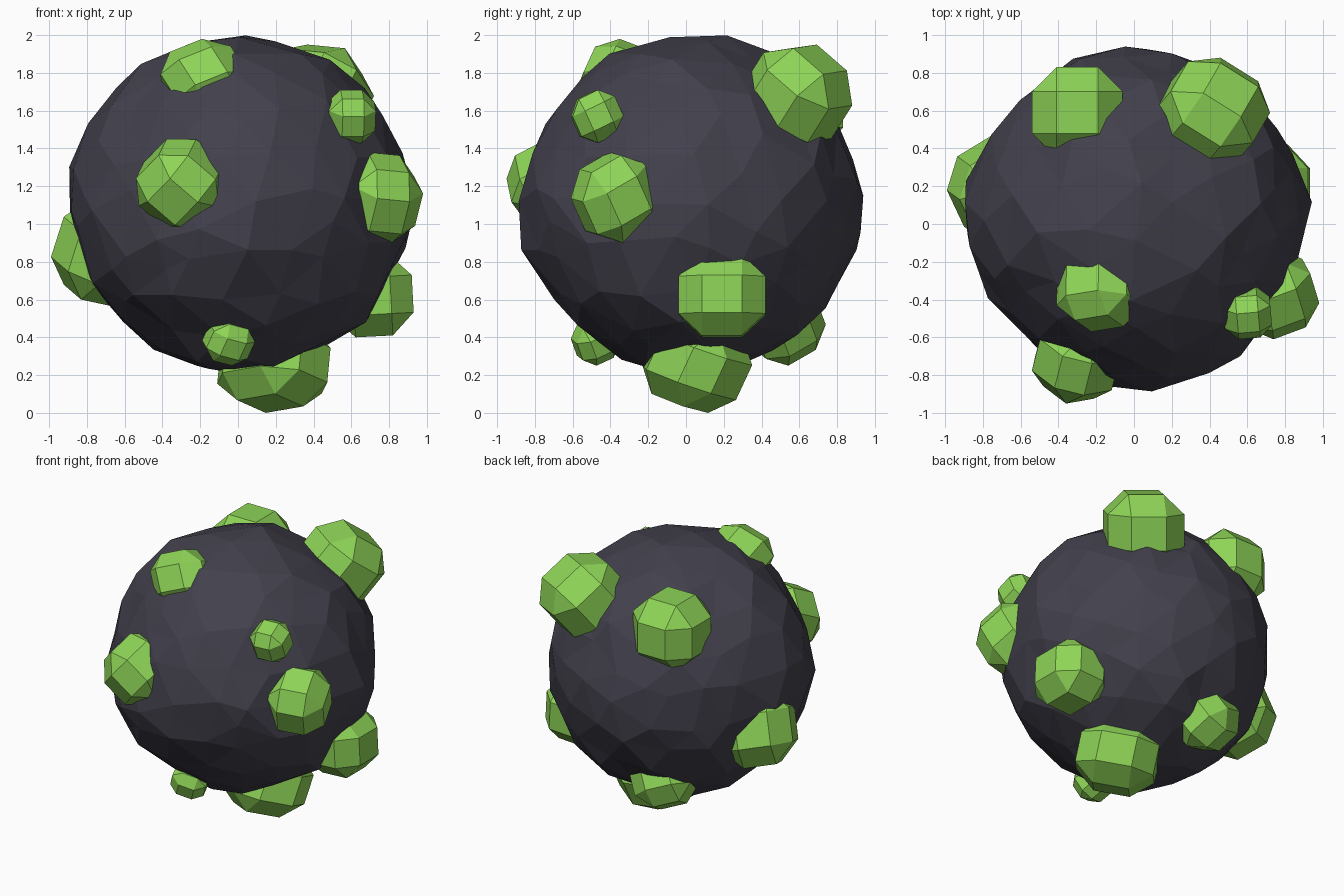
import bpy, bmesh, math, random
from mathutils import Vector, Euler

random.seed(4)
default = bpy.data.objects.get("Cube")
if default:
    bpy.data.objects.remove(default)


def material(name, color):
    mat = bpy.data.materials.new(name)
    mat.use_nodes = True
    mat.diffuse_color = (*color, 1)
    shader = mat.node_tree.nodes["Principled BSDF"]
    shader.inputs["Base Color"].default_value = (*color, 1)
    shader.inputs["Roughness"].default_value = 0.9
    return mat


def add_object(name, bm, mat):
    bmesh.ops.recalc_face_normals(bm, faces=bm.faces)
    mesh = bpy.data.meshes.new(name)
    bm.to_mesh(mesh)
    bm.free()
    mesh.materials.append(mat)
    obj = bpy.data.objects.new(name, mesh)
    bpy.context.collection.objects.link(obj)
    return obj


dark_rock = material("dark rock", (0.055, 0.052, 0.073))
green_crystal = material("green crystal", (0.27, 0.66, 0.095))

# Boulder: a rough low-poly ball with worn areas, chips and bumps
CENTER = Vector((0.01, 0.03, 1.1))
RADIUS = 0.885
# Position, reach and depth; negative depth makes a bump
SHAPING = [
    ((-0.55, -0.50, 1.45), 0.50, 0.035),
    ((-0.10, -0.55, 0.45), 0.32, 0.04),
    ((-0.55, -0.25, 0.45), 0.30, 0.03),
    ((0.80, -0.25, 1.18), 0.32, 0.03),
    ((0.38, 0.50, 1.75), 0.35, 0.03),
    ((0.30, -0.78, 0.72), 0.17, 0.03),
    ((0.28, 0.28, 1.95), 0.16, 0.03),
    ((0.15, 0.85, 1.50), 0.17, 0.03),
    ((0.17, -0.88, 0.93), 0.22, -0.04),
    ((0.00, 0.10, 2.00), 0.25, -0.02),
    ((0.93, 0.10, 1.05), 0.25, -0.03),
    ((-0.90, 0.20, 1.20), 0.25, -0.02),
    ((0.20, 0.94, 1.20), 0.30, -0.02),
]
bm = bmesh.new()
bmesh.ops.create_icosphere(bm, subdivisions=3, radius=RADIUS)
bmesh.ops.rotate(bm, verts=bm.verts, matrix=Euler((0.4, 0.7, 0.3)).to_matrix())
for v in bm.verts:
    normal = v.co.normalized()
    slide = Vector([random.uniform(-0.06, 0.06) for _ in range(3)])
    slide -= normal * slide.dot(normal)
    v.co = (v.co + slide).normalized() * RADIUS * random.uniform(0.99, 1.035)
    start = v.co.copy()
    for spot, reach, depth in SHAPING:
        distance = (start - (Vector(spot) - CENTER).normalized() * RADIUS).length
        v.co -= normal * depth * max(0, min(1, 2 - 2 * distance / reach))
    v.co += CENTER
# Merge flatter neighbours into larger facets
bmesh.ops.dissolve_limit(bm, angle_limit=math.radians(7),
                         verts=bm.verts, edges=bm.edges)
bmesh.ops.triangulate(bm, faces=bm.faces)
add_object("boulder", bm, dark_rock)


def crystal(name, center, half, turn):
    """Chamfered cube, turned and then fitted to its centre and half-size."""
    bm = bmesh.new()
    bmesh.ops.create_cube(bm, size=1)
    bmesh.ops.bevel(bm, geom=list(bm.verts) + list(bm.edges), offset=0.27,
                    segments=1, affect='EDGES', profile=0.5)
    rotation = Euler([math.radians(a) for a in turn]).to_matrix()
    bmesh.ops.rotate(bm, verts=bm.verts, matrix=rotation)
    for axis in range(3):
        reach = max(v.co[axis] for v in bm.verts)
        for v in bm.verts:
            v.co[axis] = center[axis] + v.co[axis] * half[axis] / reach
    add_object(name, bm, green_crystal)


# Crystals: name, centre, half-size, turn in degrees
CRYSTALS = [
    ("top_front", (-0.18, -0.35, 1.77), (0.23, 0.22, 0.21), (-25, -25, 10)),
    ("front", (-0.30, -0.71, 1.21), (0.24, 0.24, 0.24), (35, 40, 10)),
    ("small_upper", (0.60, -0.47, 1.57), (0.13, 0.14, 0.14), (25, 0, 5)),
    ("left_front", (0.75, -0.37, 1.14), (0.23, 0.24, 0.24), (28, 5, 20)),
    ("left_low", (0.71, 0.19, 0.62), (0.22, 0.23, 0.22), (0, -3, 0)),
    ("bottom", (0.19, 0.06, 0.25), (0.30, 0.29, 0.25), (-20, -10, -36)),
    ("small_lower", (-0.05, -0.48, 0.38), (0.14, 0.13, 0.13), (25, 15, 20)),
    ("right", (-0.71, 0.18, 0.85), (0.28, 0.29, 0.29), (20, 10, 30)),
    ("top_back", (0.41, 0.59, 1.68), (0.31, 0.29, 0.27), (-38, 5, -33)),
    ("upper_back", (-0.30, 0.59, 1.62), (0.24, 0.24, 0.24), (0, 0, 0)),
    ("low_back", (-0.18, 0.52, 0.48), (0.24, 0.22, 0.23), (30, 20, 25)),
]
for name, center, half, turn in CRYSTALS:
    crystal(name + "_crystal", center, half, turn)
